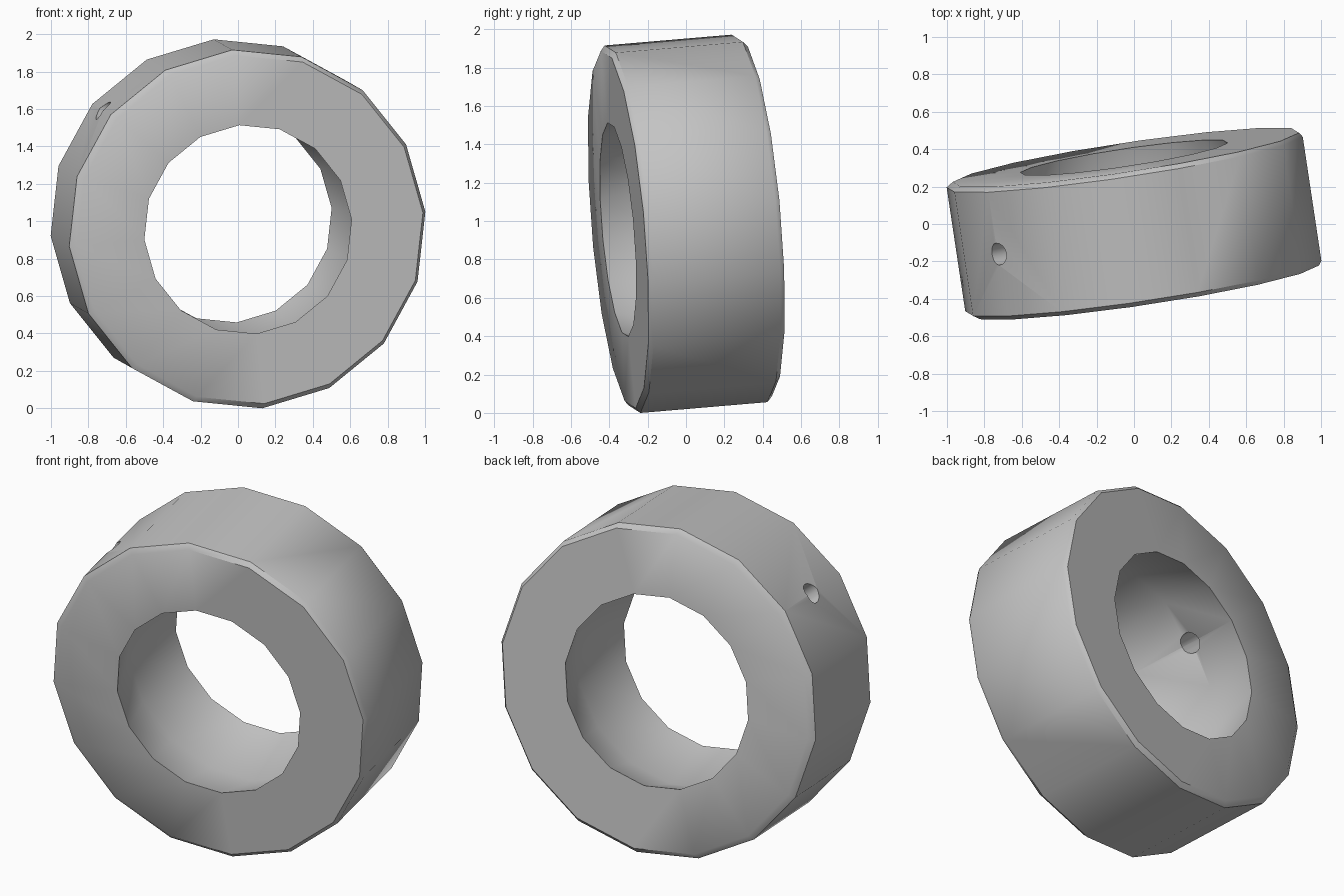
import bpy, bmesh
from math import radians, cos, sin
from mathutils import Matrix, Vector

cube = bpy.data.objects.get("Cube")
if cube:
    bpy.data.objects.remove(cube)

SIDES = 16
START = radians(4.8)         # angle of the first corner
OUTER, BORE, HALF = 0.966, 0.562, 0.36
HOLLOW = 0.11                # extra bore radius at mid width
BEVEL_IN, BEVEL_DEEP = 0.027, 0.024
RIM_SHIFT = 0.01             # the bevel is wider on the right than on the left

metal = bpy.data.materials.new("grey metal")
metal.use_nodes = True
grey = (0.55, 0.55, 0.55, 1)
metal.diffuse_color = grey
metal.node_tree.nodes["Principled BSDF"].inputs["Base Color"].default_value = grey

# Tilted frame: local z runs along the ring's axis towards the front
axis = Vector((0.15, -1, -0.085)).normalized()
up = axis.cross(Vector((1, 0, 0))).normalized()
side = up.cross(axis)
frame = Matrix((side, up, axis)).transposed().to_4x4()
frame.translation = (0, 0, 0.986)


def add_object(name, bm):
    bmesh.ops.recalc_face_normals(bm, faces=bm.faces)
    mesh = bpy.data.meshes.new(name)
    bm.to_mesh(mesh)
    bm.free()
    mesh.materials.append(metal)
    obj = bpy.data.objects.new(name, mesh)
    obj.matrix_world = frame
    bpy.context.collection.objects.link(obj)
    return obj


# Ring: bevelled section with a hollowed bore, spun around the axis
section = [(BORE, -HALF), (OUTER - BEVEL_IN, -HALF), (OUTER, BEVEL_DEEP - HALF),
           (OUTER, HALF - BEVEL_DEEP), (OUTER - BEVEL_IN, HALF), (BORE, HALF),
           (BORE + HOLLOW, 0)]
bm = bmesh.new()
turn = Matrix.Rotation(START, 3, 'Z')
verts = [bm.verts.new(turn @ Vector((r, 0, h))) for r, h in section]
edges = [bm.edges.new((verts[i - 1], verts[i])) for i in range(len(verts))]
bmesh.ops.spin(bm, geom=verts + edges, cent=(0, 0, 0), axis=(0, 0, 1),
               angle=radians(360), steps=SIDES)
bmesh.ops.remove_doubles(bm, verts=bm.verts, dist=0.0005)

# Slightly off-centre rims give the uneven bevel
for v in bm.verts:
    if abs(v.co.z) > HALF - BEVEL_DEEP / 2 and v.co.xy.length > (OUTER + BORE) / 2:
        v.co.x += RIM_SHIFT
ring = add_object("ring", bm)

# Set screw hole drilled radially through one corner of the wall
angle = START + radians(135)
direction = Vector((cos(angle), sin(angle), 0))
bm = bmesh.new()
bmesh.ops.create_cone(bm, cap_ends=True, segments=16, radius1=0.06, radius2=0.06,
                      depth=0.8, matrix=Matrix.Translation(direction * 0.76)
                      @ direction.to_track_quat('Z', 'Y').to_matrix().to_4x4())
drill = add_object("hole_cutter", bm)
drill.hide_render = True

cut = ring.modifiers.new("screw hole", 'BOOLEAN')
cut.operation = 'DIFFERENCE'
cut.solver = 'EXACT'
cut.object = drill

bpy.ops.object.select_all(action='DESELECT')
bpy.context.view_layer.objects.active = ring
ring.select_set(True)
bpy.ops.object.modifier_apply(modifier=cut.name)
bpy.data.objects.remove(drill)
bpy.ops.object.shade_smooth_by_angle(angle=radians(40))
